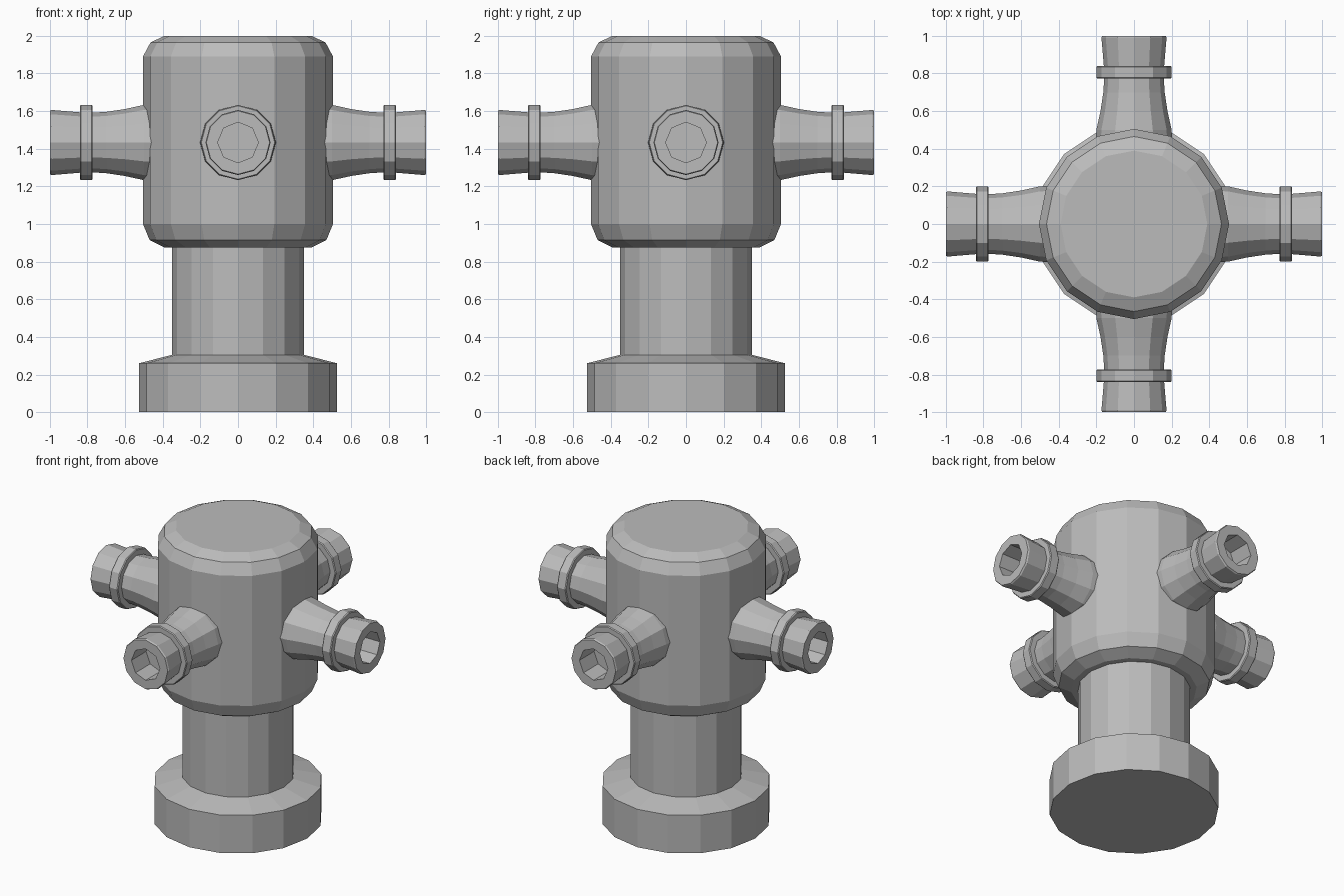
import bpy, bmesh, math
from mathutils import Matrix

old = bpy.data.objects.get("Cube")
if old:
    bpy.data.objects.remove(old, do_unlink=True)

COLOUR = (0.5, 0.5, 0.5, 1)
grey = bpy.data.materials.new("plain grey")
grey.use_nodes = True
grey.diffuse_color = COLOUR
grey.node_tree.nodes["Principled BSDF"].inputs["Base Color"].default_value = COLOUR


def make_ring(bm, radius, height, sides):
    step = math.tau / sides
    return [bm.verts.new((radius * math.cos(i * step), radius * math.sin(i * step), height))
            for i in range(sides)]


def loft(bm, profile, sides):
    """Revolve (radius, height) points and return the rings."""
    rings = [make_ring(bm, r, h, sides) for r, h in profile]
    for a, b in zip(rings, rings[1:]):
        for i in range(sides):
            j = (i + 1) % sides
            bm.faces.new((a[i], a[j], b[j], b[i]))
    return rings


def ring_edges(bm, ring):
    return [bm.edges.get((v, ring[i - 1])) for i, v in enumerate(ring)]


def finish(bm, name, matrix=Matrix()):
    bmesh.ops.recalc_face_normals(bm, faces=bm.faces)
    mesh = bpy.data.meshes.new(name)
    bm.to_mesh(mesh)
    bm.free()
    mesh.materials.append(grey)
    obj = bpy.data.objects.new(name, mesh)
    obj.matrix_world = matrix
    bpy.context.collection.objects.link(obj)


def solid(name, profile, sides, matrix=Matrix()):
    bm = bmesh.new()
    rings = loft(bm, profile, sides)
    bm.faces.new(rings[0])
    bm.faces.new(rings[-1])
    finish(bm, name, matrix)


def nozzle(name, matrix):
    """Flared pipe with an eight-sided blind hole in its mouth."""
    bm = bmesh.new()
    outer = loft(bm, [(0.205, 0.4), (0.2, 0.5), (0.178, 0.6), (0.163, 0.7),
                      (0.157, 0.8), (0.173, 0.99), (0.168, 1.0)], 12)
    hole = loft(bm, [(0.108, 1.0), (0.108, 0.78)], 8)
    bm.faces.new(outer[0])
    bm.faces.new(hole[-1])
    rim = ring_edges(bm, outer[-1]) + ring_edges(bm, hole[0])
    bmesh.ops.triangle_fill(bm, edges=rim, use_beauty=True)
    finish(bm, name, matrix)


# Base, column and rounded drum
solid("base", [(0.525, 0), (0.525, 0.26), (0.35, 0.305)], 16)
solid("column", [(0.35, 0.28), (0.35, 0.92)], 16)
solid("drum", [(0.39, 0.875), (0.47, 0.915), (0.505, 1.0),
               (0.505, 1.89), (0.465, 1.965), (0.39, 2.0)], 16)

# Four outlets, each with a raised collar
for k, side in enumerate(("left", "back", "right", "front")):
    place = (Matrix.Translation((0, 0, 1.433)) @ Matrix.Rotation(k * math.pi / 2, 4, "Z")
             @ Matrix.Rotation(math.pi / 2, 4, "Y"))
    nozzle(side + "_nozzle", place)
    solid(side + "_collar", [(0.195, 0.772), (0.2, 0.778), (0.2, 0.835), (0.195, 0.841)], 12, place)
